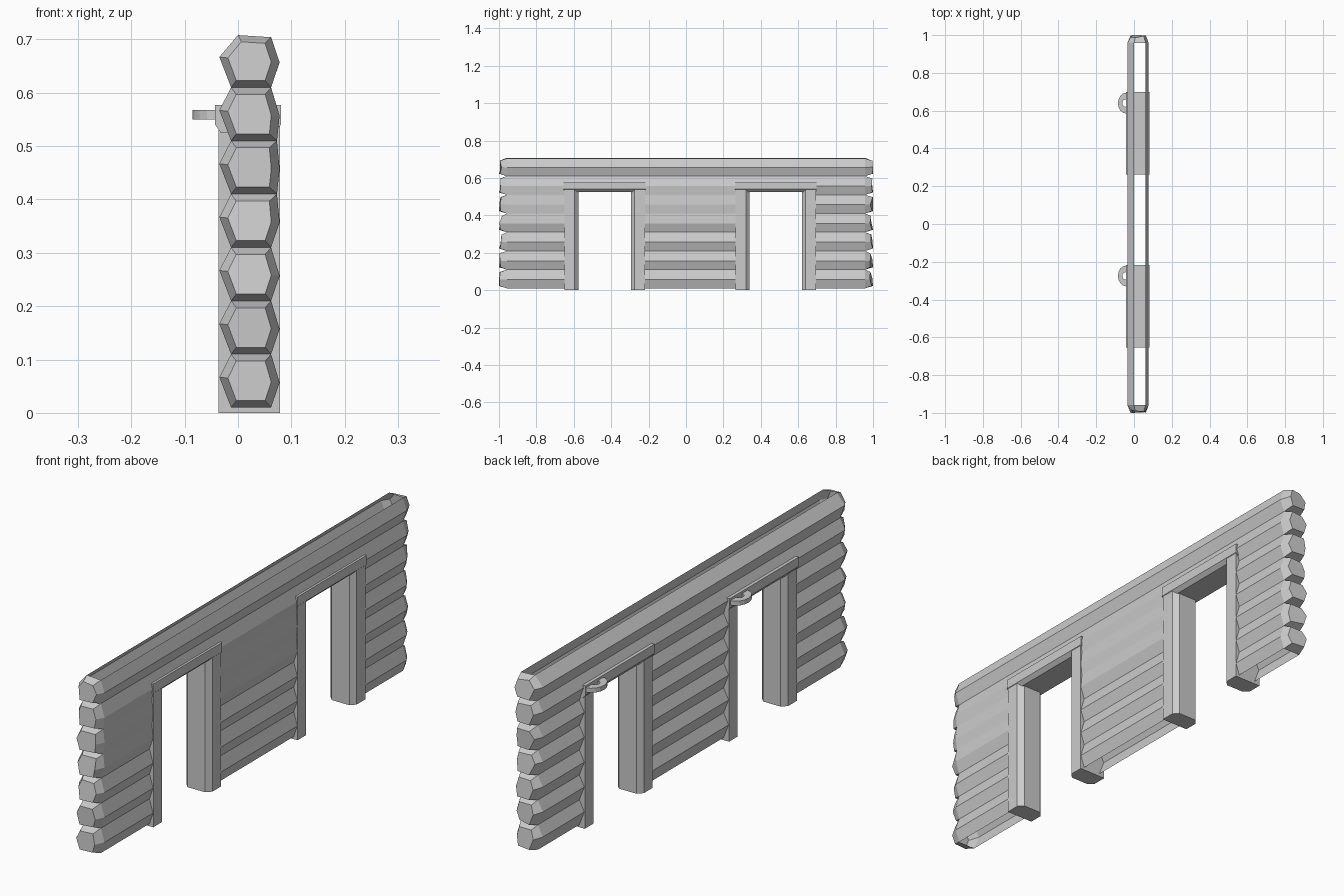
import bpy, bmesh, math, random

random.seed(4)
if "Cube" in bpy.data.objects:
    bpy.data.objects.remove(bpy.data.objects["Cube"], do_unlink=True)

grey = bpy.data.materials.new("pale grey")
grey.use_nodes = True
grey.diffuse_color = (0.6, 0.6, 0.6, 1)
grey.node_tree.nodes["Principled BSDF"].inputs["Base Color"].default_value = (0.6, 0.6, 0.6, 1)


def finish(name, bm):
    mesh = bpy.data.meshes.new(name)
    bm.to_mesh(mesh)
    bm.free()
    mesh.materials.append(grey)
    obj = bpy.data.objects.new(name, mesh)
    bpy.context.collection.objects.link(obj)
    return obj


def prism(name, profile, place, start, end):
    """Closed extrusion of a profile; place(u, v, w) gives the 3D point."""
    bm = bmesh.new()
    rings = [[bm.verts.new(place(u, v, w)) for u, v in profile] for w in (start, end)]
    n = len(profile)
    for k in range(n):
        j = (k + 1) % n
        bm.faces.new((rings[0][k], rings[0][j], rings[1][j], rings[1][k]))
    bm.faces.new(rings[0])
    bm.faces.new(rings[1])
    bmesh.ops.recalc_face_normals(bm, faces=bm.faces)
    return finish(name, bm)


LOG_H, BASE = 0.1, 0.01
SIDES = (1, 2, 4, 5)      # sloping facets; the flat tops and bottoms stay open
UPPER = (2, 4)            # upper facets only


def log(name, row, start, end, facets=SIDES, worn=False):
    """Six-sided log along y with tapered, uneven caps at the outer wall ends."""
    z = BASE + row * LOG_H
    low = 0.073 if worn and row in (4, 5) else 0.062
    high = 0.073 if worn and row in (3, 4) else 0.062
    top_left = 0.0 if row == 6 else -0.013
    section = [(-0.013, z), (low, z), (0.078, z + 0.047),
               (high, z + LOG_H - (0.006 if row == 6 else 0)),
               (top_left, z + LOG_H - (0.002 if row == 6 else 0)), (-0.035, z + 0.057)]
    cx, cz = 0.022, z + 0.05
    bm = bmesh.new()

    def ring(y):
        return [bm.verts.new((x, y, h)) for x, h in section]

    def cap_ring(side):
        return [bm.verts.new((cx + (x - cx) * 0.72,
                              side * (1 - (random.uniform(0, 0.018) if k else 0)),
                              cz + (h - cz) * 0.74))
                for k, (x, h) in enumerate(section)]

    def bridge(a, b, edges):
        for k in edges:
            j = (k + 1) % 6
            bm.faces.new((a[k], b[k], b[j], a[j]))

    first = ring(max(start, -0.958))
    last = ring(min(end, 0.958))
    bridge(first, last, facets)
    if start == -1:
        cap = cap_ring(-1)
        bridge(cap, first, range(6))
        bm.faces.new(cap)
    if end == 1:
        cap = cap_ring(1)
        bridge(last, cap, range(6))
        bm.faces.new(cap[::-1])
    return finish(name, bm)


# Stacked logs, interrupted by the two doorways
DOORS = {"front": (-0.65, -0.22), "back": (0.265, 0.695)}
INSET = 0.03
spans = {
    "front": (-1, DOORS["front"][0] + INSET),
    "middle": (DOORS["front"][1] - INSET, DOORS["back"][0] + INSET),
    "back": (DOORS["back"][1] - INSET, 1),
}
for row in range(6):
    for part, (a, b) in spans.items():
        log(f"{part}_log_{row + 1}", row, a, b, worn=part != "back")
log("top_log", 6, -1, 1)

# Door frames: chamfered jambs, lintel and a half-ring hook
jamb_profile = [(0, -0.037), (0.055, -0.037), (0.075, -0.018),
                (0.075, 0.06), (0.055, 0.079), (0, 0.079)]
lintel_profile = [(-0.043, 0.577), (-0.043, 0.54), (-0.032, 0.525),
                  (0.066, 0.525), (0.081, 0.54), (0.081, 0.577)]
arc = [math.pi * k / 8 for k in range(9)]
hook_profile = [(-0.043 * math.sin(t), 0.055 * math.cos(t)) for t in arc]
hook_profile += [(-0.02 * math.sin(t), 0.02 * math.cos(t)) for t in reversed(arc)]

for part, (a, b) in DOORS.items():
    log(f"{part}_log_over_door", 5, a + INSET, b - INSET, facets=UPPER)
    for label, edge, way in (("front", a, 1), ("back", b, -1)):
        prism(f"{part}_door_{label}_jamb", jamb_profile,
              lambda u, v, w: (v, edge + way * u, w), 0, 0.54)
    prism(f"{part}_door_lintel", lintel_profile,
          lambda u, v, w: (u, w, v), a - 0.004, b + 0.004)
    prism(f"{part}_door_hook", hook_profile,
          lambda u, v, w: (u - 0.042, b - 0.055 + v, w), 0.55, 0.568)
